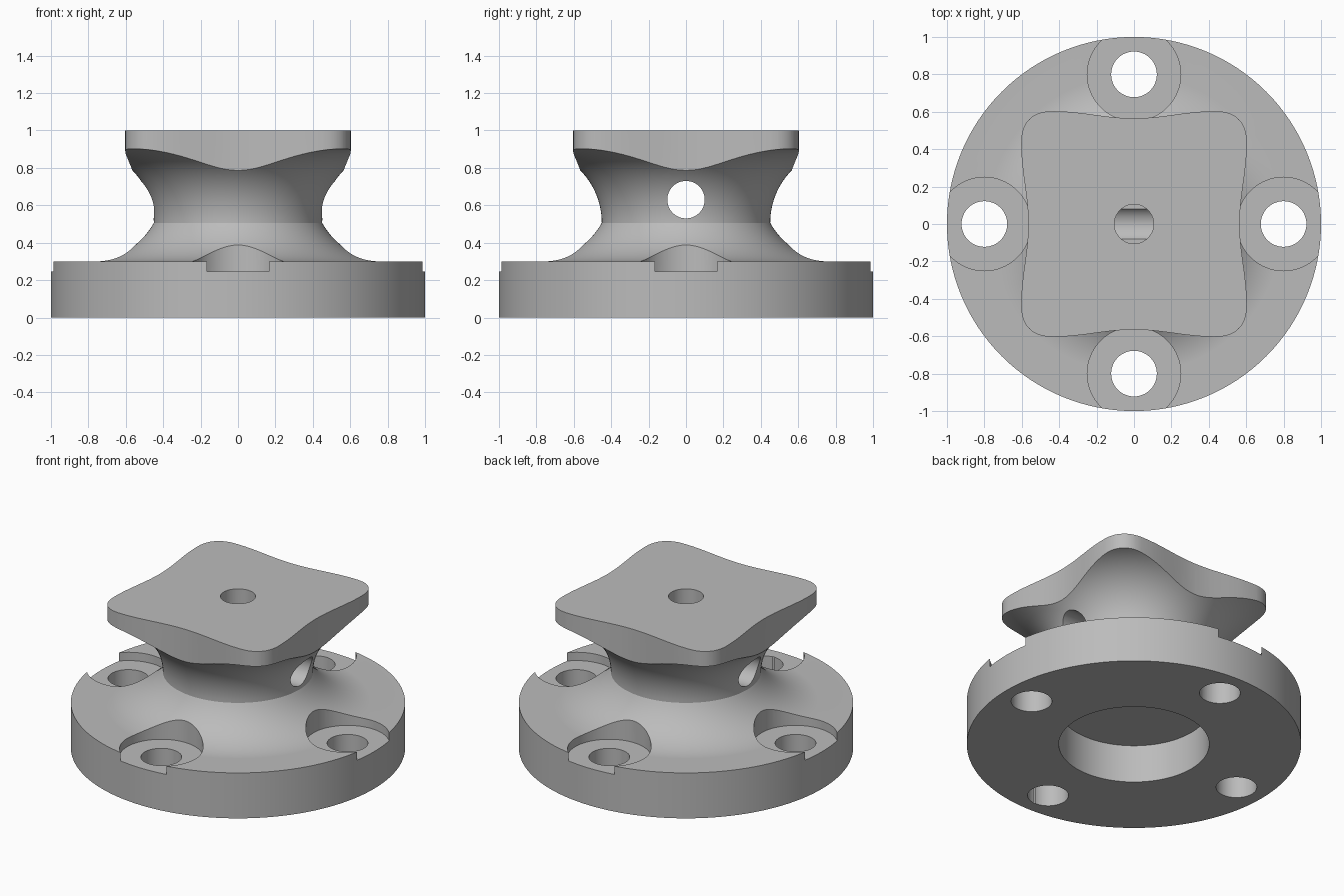
import bpy, bmesh
from math import pi, sin, cos, sqrt, asin
from mathutils import Matrix

cube = bpy.data.objects.get("Cube")
if cube:
    bpy.data.objects.remove(cube)

grey = bpy.data.materials.new("machined grey")
grey.use_nodes = True
grey.diffuse_color = (0.5, 0.5, 0.5, 1)
grey.node_tree.nodes["Principled BSDF"].inputs["Base Color"].default_value = (0.5, 0.5, 0.5, 1)


def make(name, bm):
    bmesh.ops.recalc_face_normals(bm, faces=bm.faces)
    mesh = bpy.data.meshes.new(name)
    bm.to_mesh(mesh)
    bm.free()
    mesh.materials.append(grey)
    obj = bpy.data.objects.new(name, mesh)
    bpy.context.collection.objects.link(obj)
    return obj


def lathe(name, profile, steps=128):
    bm = bmesh.new()
    verts = [bm.verts.new((r, 0, z)) for r, z in profile]
    edges = [bm.edges.new(pair) for pair in zip(verts, verts[1:])]
    bmesh.ops.spin(bm, geom=verts + edges, cent=(0, 0, 0), axis=(0, 0, 1),
                   angle=2 * pi, steps=steps)
    bmesh.ops.remove_doubles(bm, verts=bm.verts, dist=1e-5)
    return make(name, bm)


def arc(cx, cz, radius, start, end, count=20):
    angles = [start + (end - start) * i / count for i in range(count + 1)]
    return [(cx + radius * cos(a), cz + radius * sin(a)) for a in angles]


def cylinder(name, radius, depth, matrix, segments=64):
    bm = bmesh.new()
    bmesh.ops.create_cone(bm, cap_ends=True, segments=segments, radius1=radius,
                          radius2=radius, depth=depth, matrix=matrix)
    return make(name, bm)


def cut(target, cutter):
    cutter.hide_render = True
    mod = target.modifiers.new("cut", "BOOLEAN")
    mod.operation = "DIFFERENCE"
    mod.solver = "EXACT"
    mod.object = cutter
    bpy.context.view_layer.objects.active = target
    bpy.ops.object.modifier_apply(modifier=mod.name)
    bpy.data.objects.remove(cutter)


# Flange, flared foot, waist and flaring head turned as one body
waist_z = 0.506
foot = arc(0.8, 0.7, 0.4, 1.5 * pi, pi + asin((0.7 - waist_z) / 0.4))
head = arc(0.85, waist_z, 0.4, pi, pi / 2 + 0.02, 28)
profile = [(0, 0.25), (0.45, 0.25), (0.45, 0), (1, 0), (1, 0.3)]
profile += foot + head[1:] + [(0.87, 0.91), (0.87, 1), (0, 1)]
body = lathe("flanged_pedestal", profile)

# Wavy square outline of the top plate
CORNER, PEAK, DIP = 0.43, 0.603, 0.565
side = []
for i in range(24):
    x = -CORNER + 2 * CORNER * i / 24
    side.append((x, DIP + (PEAK - DIP) * (1 - cos(pi * x / CORNER)) / 2))
for i in range(16):
    a = pi / 2 * (1 - i / 16)
    size = PEAK - CORNER
    side.append((CORNER + size * cos(a) ** 0.82, CORNER + size * sin(a) ** 0.82))
outline = []
for quarter in range(4):
    c, s = cos(-quarter * pi / 2), sin(-quarter * pi / 2)
    outline += [(x * c - y * s, x * s + y * c) for x, y in side]

# Trim ring that leaves the plate edge
bm = bmesh.new()
loops = [[bm.verts.new((x * k, y * k, z)) for x, y in outline]
         for k, z in ((1, 0.6), (2, 0.6), (2, 1.2), (1, 1.2))]
n = len(outline)
for j in range(4):
    a, b = loops[j], loops[(j + 1) % 4]
    for i in range(n):
        bm.faces.new((a[i], a[(i + 1) % n], b[(i + 1) % n], b[i]))
cut(body, make("plate_trimmer", bm))

# Four counterbored bolt holes
for k in range(4):
    x, y = 0.8 * cos(k * pi / 2), 0.8 * sin(k * pi / 2)
    cut(body, cylinder("counterbore", 0.25, 0.25, Matrix.Translation((x, y, 0.37))))
    cut(body, cylinder("bolt_hole", 0.122, 1, Matrix.Translation((x, y, 0))))

# Cross hole through the waist and blind hole in the plate
cut(body, cylinder("cross_hole", 0.1, 3,
                   Matrix.Translation((0, 0, 0.63)) @ Matrix.Rotation(pi / 2, 4, "Y")))
cut(body, cylinder("blind_hole", 0.105, 0.6, Matrix.Translation((0, 0, 0.87))))

# Smooth curves with sharp rims
bpy.ops.object.select_all(action="DESELECT")
body.select_set(True)
bpy.context.view_layer.objects.active = body
bpy.ops.object.shade_smooth_by_angle(angle=0.35)
weighted = body.modifiers.new("weighted normals", "WEIGHTED_NORMAL")
weighted.keep_sharp = True
